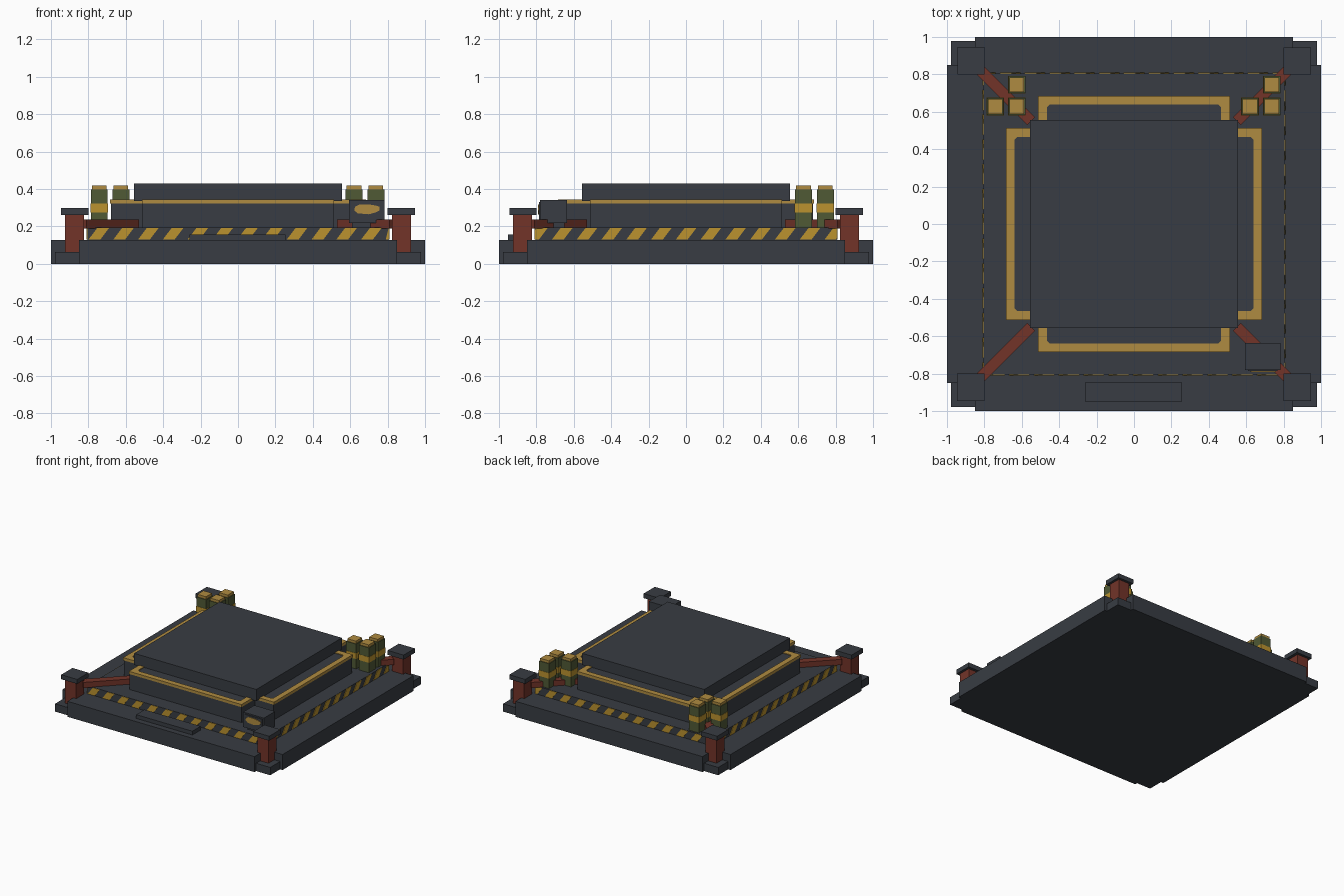
import bpy, bmesh, math
from mathutils import Matrix

cube = bpy.data.objects.get("Cube")
if cube:
    bpy.data.objects.remove(cube, do_unlink=True)


def material(name, r, g, b):
    m = bpy.data.materials.new(name)
    m.use_nodes = True
    m.diffuse_color = (r, g, b, 1)
    m.node_tree.nodes["Principled BSDF"].inputs["Base Color"].default_value = (r, g, b, 1)
    return m


SLATE = material("dark slate", 0.040, 0.046, 0.056)
GOLD = material("trim gold", 0.43, 0.26, 0.052)
YELLOW = material("hazard yellow", 0.50, 0.29, 0.028)
RED = material("rust red", 0.17, 0.034, 0.022)
GREEN = material("olive green", 0.08, 0.10, 0.036)


def prism(name, outline, z0, z1, mat, matrix=None):
    """Extrude a flat outline from z0 to z1."""
    bm = bmesh.new()
    face = bm.faces.new([bm.verts.new((x, y, z0)) for x, y in outline])
    top = bmesh.ops.extrude_face_region(bm, geom=[face])["geom"]
    for v in top:
        if isinstance(v, bmesh.types.BMVert):
            v.co.z = z1
    bmesh.ops.recalc_face_normals(bm, faces=bm.faces)
    if matrix:
        bm.transform(matrix)
    mesh = bpy.data.meshes.new(name)
    bm.to_mesh(mesh)
    bm.free()
    mesh.materials.append(mat)
    ob = bpy.data.objects.new(name, mesh)
    bpy.context.scene.collection.objects.link(ob)
    return ob


def box(name, x0, x1, y0, y1, z0, z1, mat, matrix=None):
    return prism(name, [(x0, y0), (x1, y0), (x1, y1), (x0, y1)], z0, z1, mat, matrix)


def plus(a, b):
    """Plus-shaped outline reaching a, with notched corners at b."""
    return [(b, -a), (b, -b), (a, -b), (a, b), (b, b), (b, a),
            (-b, a), (-b, b), (-a, b), (-a, -b), (-b, -b), (-b, -a)]


def turn(i):
    return Matrix.Rotation(i * math.pi / 2, 4, "Z")


# Stacked platform
prism("base", plus(1.0, 0.85), 0, 0.127, SLATE)
box("tier", -0.805, 0.805, -0.805, 0.805, 0.12, 0.193, SLATE)
prism("pedestal", plus(0.68, 0.51), 0.19, 0.338, SLATE)
box("top_slab", -0.555, 0.555, -0.555, 0.555, 0.335, 0.43, SLATE)
box("front_step", -0.258, 0.253, -0.953, -0.845, 0.12, 0.158, SLATE)

# Parts repeated around the four sides and corners
UPRIGHT = Matrix.Rotation(math.pi / 2, 4, "X")
for i in range(4):
    r = turn(i)
    n = str(i + 1)
    # Gold trim around the end of each pedestal arm
    u = [(-0.512, -0.685), (0.512, -0.685), (0.512, -0.51), (0.465, -0.51),
         (0.465, -0.625), (0.45, -0.64), (-0.45, -0.64), (-0.465, -0.625),
         (-0.465, -0.51), (-0.512, -0.51)]
    prism("trim_" + n, u, 0.322, 0.344, GOLD, r)

    # Slanted hazard stripes along the tier edge
    shift = 0.05 if i == 0 else 0.0
    for k in range(-6, 7):
        c = k * 0.1325 + shift
        pts = [(c - 0.055, 0.129), (c + 0.008, 0.129), (c + 0.055, 0.191), (c - 0.008, 0.191)]
        pts = [(max(-0.805, min(0.805, x)), z) for x, z in pts]
        if pts[1][0] - pts[0][0] > 0.01:
            prism(f"hazard_stripe_{n}_{k + 7}", pts, 0.803, 0.809, YELLOW, r @ UPRIGHT)

    # Corner foot, post, cap and diagonal brace
    box("corner_foot_" + n, 0.845, 0.978, 0.845, 0.978, 0, 0.064, SLATE, r)
    box("post_" + n, 0.823, 0.925, 0.823, 0.925, 0.06, 0.266, RED, r)
    box("post_cap_" + n, 0.80, 0.945, 0.80, 0.945, 0.262, 0.299, SLATE, r)
    s = math.sqrt(2)
    box("brace_" + n, 0.55 * s, 0.83 * s, -0.03, 0.03, 0.19, 0.236, RED,
        r @ Matrix.Rotation(math.pi / 4, 4, "Z"))

# Canister clusters at the two back corners
CANISTERS = [(-0.742, 0.628), (-0.626, 0.628), (-0.626, 0.745),
             (0.620, 0.628), (0.737, 0.628), (0.737, 0.745)]
for i, (x, y) in enumerate(CANISTERS):
    for part, h, z0, z1, mat in (("body", 0.045, 0.19, 0.397, GREEN),
                                 ("band", 0.047, 0.275, 0.322, YELLOW),
                                 ("cap", 0.039, 0.39, 0.418, GOLD)):
        box(f"canister_{part}_{i + 1}", x - h, x + h, y - h, y + h, z0, z1, mat)

# Control box with a glowing readout
box("control_box_stand", 0.61, 0.75, -0.75, -0.65, 0.19, 0.222, SLATE)
box("control_box", 0.593, 0.782, -0.78, -0.635, 0.218, 0.341, SLATE)
box("screen_bezel", 0.61, 0.768, -0.786, -0.779, 0.235, 0.33, SLATE)
readout = [(0.622, 0.285), (0.64, 0.27), (0.70, 0.265), (0.735, 0.275), (0.755, 0.285),
           (0.758, 0.305), (0.735, 0.312), (0.70, 0.318), (0.65, 0.318), (0.625, 0.305)]
prism("screen_readout", readout, 0.785, 0.790, GOLD, UPRIGHT)
